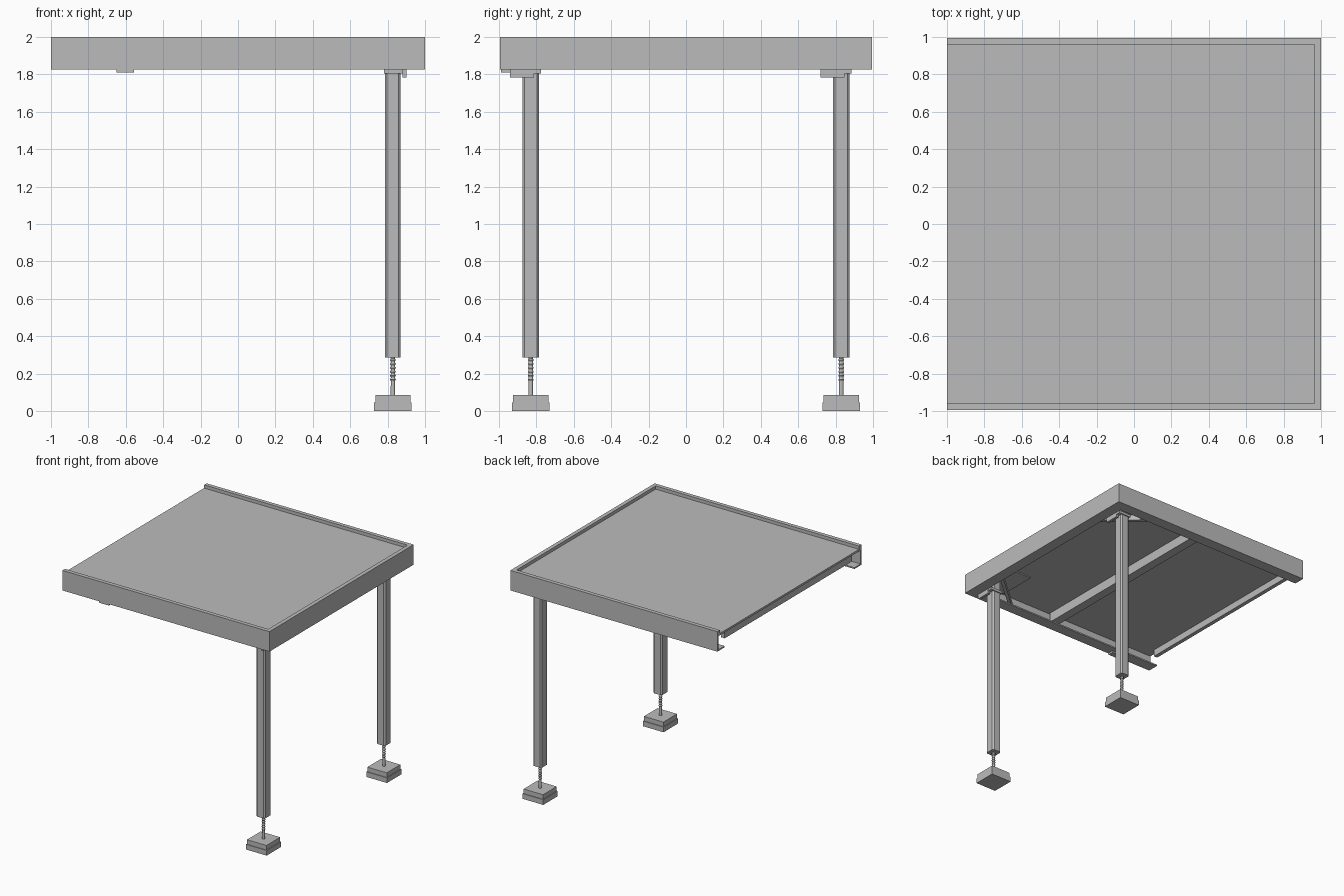
import bpy, bmesh
from mathutils import Vector

cube = bpy.data.objects.get("Cube")
if cube:
    bpy.data.objects.remove(cube, do_unlink=True)

grey = bpy.data.materials.new("plain grey")
grey.use_nodes = True
grey.diffuse_color = (0.5, 0.5, 0.5, 1)
grey.node_tree.nodes["Principled BSDF"].inputs["Base Color"].default_value = (0.5, 0.5, 0.5, 1)


def finish(name, bm):
    bmesh.ops.recalc_face_normals(bm, faces=bm.faces)
    mesh = bpy.data.meshes.new(name)
    bm.to_mesh(mesh)
    bm.free()
    mesh.materials.append(grey)
    ob = bpy.data.objects.new(name, mesh)
    bpy.context.scene.collection.objects.link(ob)
    return ob


def box(name, x, y, z, bevel=0):
    """Box spanning the given (low, high) ranges."""
    bm = bmesh.new()
    bmesh.ops.create_cube(bm, size=1)
    for v in bm.verts:
        v.co = [r[0] if c < 0 else r[1] for c, r in zip(v.co, (x, y, z))]
    if bevel:
        upright = [e for e in bm.edges
                   if abs(e.verts[0].co.z - e.verts[1].co.z) > 0.01]
        bmesh.ops.bevel(bm, geom=upright, offset=bevel, segments=1, affect='EDGES')
    return finish(name, bm)


def prism(name, outline, z0, z1):
    bm = bmesh.new()
    face = bm.faces.new([bm.verts.new((x, y, z0)) for x, y in outline])
    out = bmesh.ops.extrude_face_region(bm, geom=[face])
    moved = [g for g in out["geom"] if isinstance(g, bmesh.types.BMVert)]
    bmesh.ops.translate(bm, verts=moved, vec=(0, 0, z1 - z0))
    return finish(name, bm)


def lathe(name, profile, centre, sides=12):
    bm = bmesh.new()
    edges = []
    verts = [bm.verts.new((r, 0, z)) for r, z in profile]
    for a, b in zip(verts, verts[1:]):
        edges.append(bm.edges.new((a, b)))
    bmesh.ops.spin(bm, geom=verts + edges, cent=(0, 0, 0), axis=(0, 0, 1),
                   angle=6.283185, steps=sides, use_merge=True)
    bmesh.ops.translate(bm, verts=bm.verts, vec=Vector((*centre, 0)))
    return finish(name, bm)


# Edge frame: one channel section swept with mitred corners around three sides
DEPTH = 0.995
section = [(0, 1.825), (0, 2), (0.035, 2), (0.035, 1.955), (0.015, 1.955),
           (0.015, 1.837), (0.1, 1.837), (0.1, 1.825)]
bm = bmesh.new()
rings = []
for station in range(4):
    side = -1 if station < 2 else 1
    ring = []
    for inset, z in section:
        x = -1 if station in (0, 3) else 1 - inset
        ring.append(bm.verts.new((x, side * (DEPTH - inset), z)))
    rings.append(ring)
count = len(section)
for a, b in zip(rings, rings[1:]):
    for i in range(count):
        j = (i + 1) % count
        bm.faces.new((a[i], a[j], b[j], b[i]))
bm.faces.new(rings[0])
bm.faces.new(rings[-1][::-1])
finish("edge_frame", bm)

# Deck and the supports beneath it
box("deck_panel", (-1, 0.965), (-0.96, 0.96), (1.955, 1.972))
box("centre_beam", (0.02, 0.1), (-0.97, 0.97), (1.87, 1.955))
box("open_side_rail", (-0.99, -0.955), (-0.88, 0.88), (1.895, 1.955))
box("front_tab", (-0.65, -0.555), (-0.99, -0.94), (1.81, 1.825))

CX = 0.828
for label, side in (("front", -1), ("back", 1)):
    cy = side * 0.83
    # Corner stiffening
    box(label + "_corner_plate", (0.61, 0.965), sorted((side * 0.61, side * 0.96)),
        (1.945, 1.955))
    brace = [(0.94, 0.62), (0.56, 0.95), (0.54, 0.93), (0.92, 0.6)]
    prism(label + "_corner_brace", [(x, side * y) for x, y in brace], 1.835, 1.88)
    # Leg with its mounting bracket
    box(label + "_leg", (0.785, 0.87), (cy - 0.045, cy + 0.045), (0.285, 1.945), 0.012)
    box(label + "_mount_plate", (0.78, 0.9), (cy - 0.06, cy + 0.055), (1.805, 1.827))
    box(label + "_mount_tab", (0.88, 0.902), (cy - 0.11, cy + 0.018), (1.783, 1.827))
    # Threaded levelling rod
    rod = [(0.012, 0.08)]
    for i in range(6):
        z = 0.16 + i * 0.021
        rod += [(0.011, z), (0.016, z + 0.008), (0.011, z + 0.016)]
    rod.append((0.012, 0.29))
    lathe(label + "_levelling_rod", rod, (CX, cy))
    # Stepped foot
    for part, half, z in (("lower", 0.1, (0, 0.045)), ("upper", 0.094, (0.045, 0.085))):
        box(f"{label}_foot_{part}", (CX - half, CX + half), (cy - half, cy + half), z)
